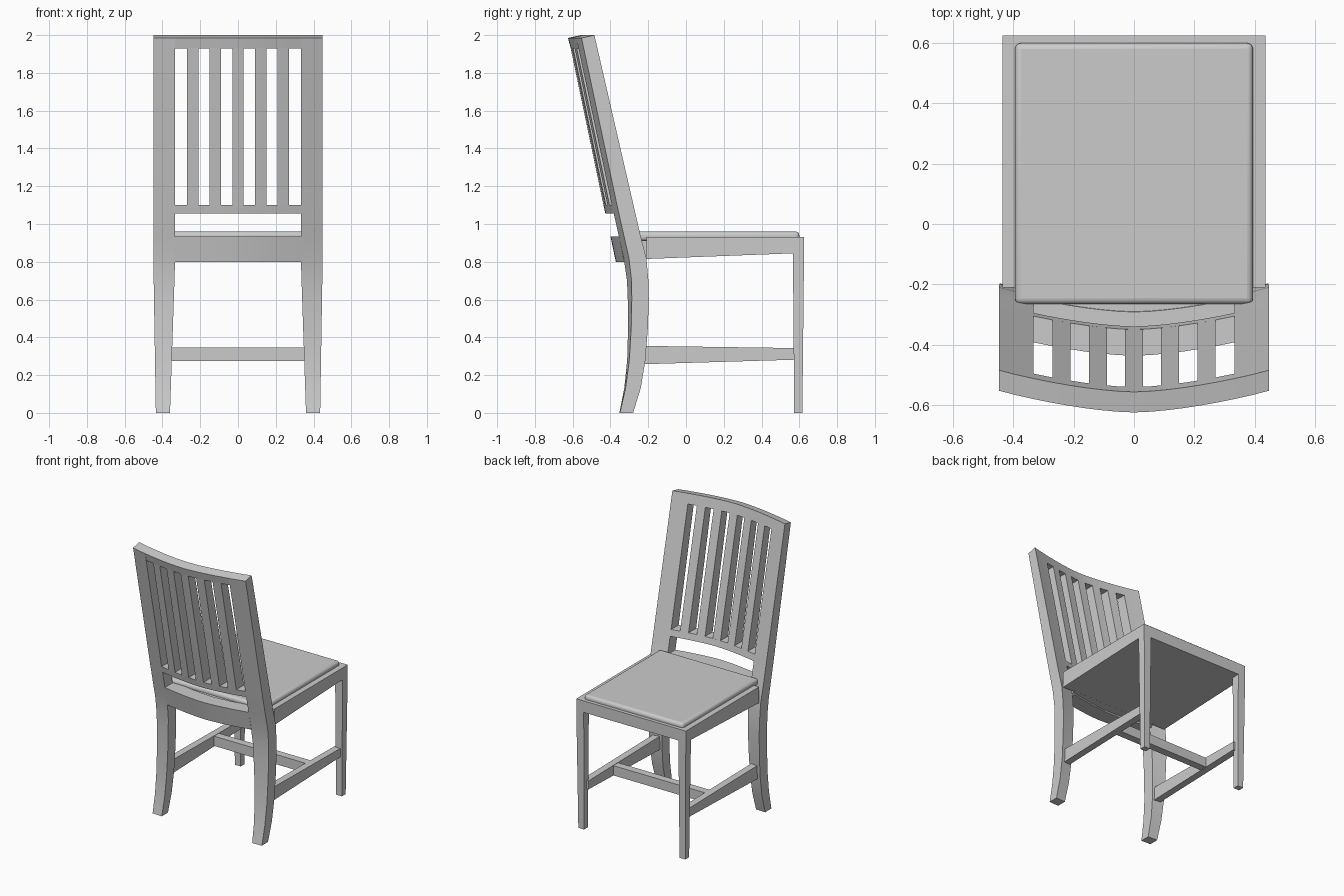
import bpy, bmesh, math

if "Cube" in bpy.data.objects:
    bpy.data.objects.remove(bpy.data.objects["Cube"])


def loft(name, rings, smooth=True):
    """Skin closed rings of equal length and cap both ends."""
    bm = bmesh.new()
    vs = [[bm.verts.new(p) for p in r] for r in rings]
    n = len(rings[0])
    for a, b in zip(vs, vs[1:]):
        for i in range(n):
            j = (i + 1) % n
            bm.faces.new((a[i], a[j], b[j], b[i]))
    bm.faces.new(vs[0])
    bm.faces.new(vs[-1])
    bmesh.ops.recalc_face_normals(bm, faces=bm.faces)
    me = bpy.data.meshes.new(name)
    bm.to_mesh(me)
    bm.free()
    ob = bpy.data.objects.new(name, me)
    bpy.context.collection.objects.link(ob)
    if smooth:
        bpy.ops.object.select_all(action='DESELECT')
        bpy.context.view_layer.objects.active = ob
        ob.select_set(True)
        bpy.ops.object.shade_smooth_by_angle(angle=math.radians(25))
    return ob


def curve(x):
    """Backward bow of the backrest across its width."""
    return -0.072 * (1 - (abs(x) / 0.45) ** 1.6)


# Side profile of the back posts: z, front y, rear y
POST = [(0, -.28, -.35), (.13, -.24, -.32), (.28, -.215, -.30), (.45, -.202, -.29),
        (.6, -.197, -.287), (.7, -.199, -.288), (.82, -.21, -.302),
        (.935, -.24, -.328), (1.1, -.278, -.365), (2, -.485, -.553)]


def depth(z, k):
    for a, b in zip(POST, POST[1:]):
        if z <= b[0]:
            return a[k] + (b[k] - a[k]) * (z - a[0]) / (b[0] - a[0])
    return POST[-1][k]


# Back posts, flowing from splayed legs to the leaning backrest
for side, s in (("left", -1), ("right", 1)):
    rings = []
    for z, yf, yr in POST:
        t = min(z / 0.8, 1)
        xin, xout = .36 - .027 * t, .435 + .013 * t
        bow = .1 + .9 * t
        xs = [xout, (xin + xout) / 2, xin]
        cs = [curve(x) * bow for x in (.45, .39, .333)]
        zr = z - .015 if z == 2 else z
        rings.append([(s * x, yf + c, z) for x, c in zip(xs, cs)] +
                     [(s * x, yr + c, zr) for x, c in reversed(list(zip(xs, cs)))])
    loft("back_post_" + side, rings)


def bowed(name, x0, x1, z0, z1, steps, top_drop=0, front_shift=0):
    """Backrest bar between two x and z limits, following lean and bow."""
    rings = []
    for i in range(steps + 1):
        x = x0 + (x1 - x0) * i / steps
        c = curve(x)
        rings.append([(x, depth(z0, 1) + c + front_shift, z0),
                      (x, depth(z1, 1) + c + front_shift, z1),
                      (x, depth(z1, 2) + c, z1 - top_drop),
                      (x, depth(z0, 2) + c, z0)])
    return loft(name, rings)


# Backrest rails and slats
bowed("top_rail", -.335, .335, 1.93, 2, 12, .015)
bowed("middle_rail", -.335, .335, 1.055, 1.1, 12)
bowed("seat_back_rail", -.335, .335, .80, .935, 12, 0, .02)
for i in range(5):
    x = -.24 + .12 * i
    bowed(f"slat_{i + 1}", x - .03, x + .03, 1.095, 1.935, 2)


def beam(name, x0, x1, ends):
    """Straight bar along y; ends are (y, bottom z, top z)."""
    return loft(name, [[(x0, y, a), (x1, y, a), (x1, y, b), (x0, y, b)]
                       for y, a, b in ends], False)


# Seat frame with an underside rising to the front
beam("seat_frame", -.436, .436, [(-.21, .815, .93), (.625, .847, .93)])
beam("seat_frame_rear", -.34, .34, [(-.30, .812, .93), (-.2, .815, .93)])

# Padded seat
bpy.ops.mesh.primitive_cube_add(size=1, location=(0, .167, .935))
seat = bpy.context.object
seat.name = "seat_cushion"
seat.scale = (.79, .866, .05)
bpy.ops.object.transform_apply(location=False, rotation=False, scale=True)
bev = seat.modifiers.new("round_edge", 'BEVEL')
bev.width = .02
bev.segments = 4
bpy.ops.object.shade_smooth_by_angle(angle=math.radians(40))

# Tapered front legs and side stretchers
for side, s in (("left", -1), ("right", 1)):
    loft("front_leg_" + side,
         [[(s * xo, y0, z), (s * xi, y0, z), (s * xi, y1, z), (s * xo, y1, z)]
          for z, xi, xo, y0, y1 in ((0, .38, .426, .573, .616),
                                    (.85, .377, .436, .566, .625))], False)
    beam("side_stretcher_" + side, s * .365, s * .415,
         [(-.25, .257, .355), (.59, .282, .343)])

# Cross stretcher
beam("cross_stretcher", -.37, .37, [(.25, .275, .345), (.305, .275, .345)])
